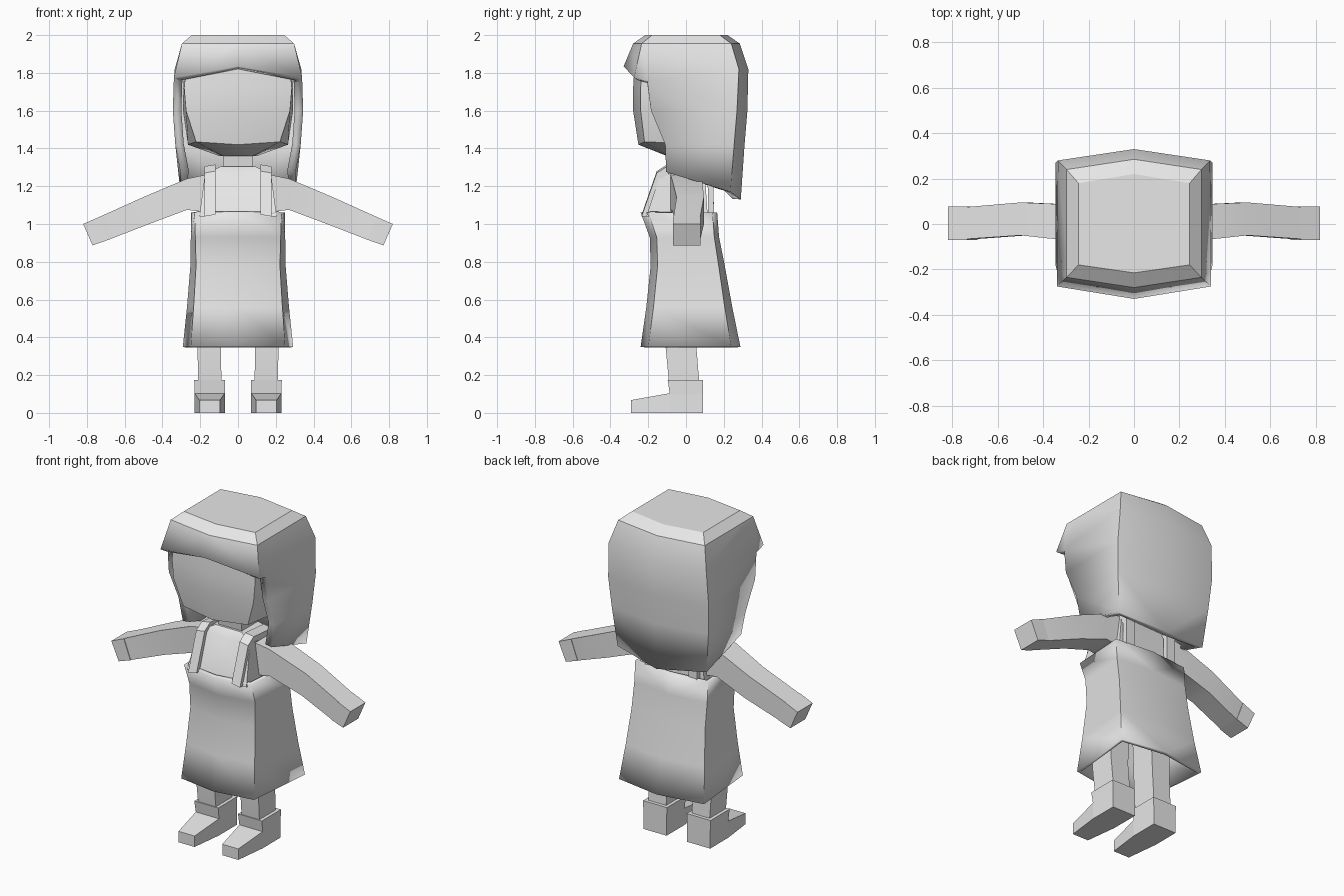
import bpy, bmesh, math

if "Cube" in bpy.data.objects:
    bpy.data.objects.remove(bpy.data.objects["Cube"])

grey = bpy.data.materials.new("plain_grey")
grey.diffuse_color = (0.8, 0.8, 0.8, 1)
grey.use_nodes = True
grey.node_tree.nodes["Principled BSDF"].inputs["Base Color"].default_value = grey.diffuse_color


def finish(name, bm, thickness=0, smooth=True):
    """Turn a right-hand half into a mirrored, optionally thickened object."""
    me = bpy.data.meshes.new(name)
    bm.to_mesh(me)
    bm.free()
    ob = bpy.data.objects.new(name, me)
    bpy.context.collection.objects.link(ob)
    me.materials.append(grey)
    mirror = ob.modifiers.new("mirror", 'MIRROR')
    mirror.use_clip = True
    if thickness:
        wall = ob.modifiers.new("wall", 'SOLIDIFY')
        wall.thickness = thickness
        wall.offset = -1
    if smooth:
        bpy.ops.object.select_all(action='DESELECT')
        ob.select_set(True)
        bpy.context.view_layer.objects.active = ob
        bpy.ops.object.shade_smooth_by_angle(angle=math.radians(30))
    return ob


def half_shell(name, rows, top=False, bottom=False, thickness=0):
    """Skin rows (top to bottom) of points running front centre to back centre.
    A None leaves an opening."""
    bm = bmesh.new()
    grid = [[bm.verts.new(p) if p else None for p in row] for row in rows]
    for a, b in zip(grid, grid[1:]):
        for i in range(len(a) - 1):
            quad = (a[i], b[i], b[i + 1], a[i + 1])
            if all(quad):
                bm.faces.new(quad)
    if top:
        bm.faces.new(grid[0])
    if bottom:
        bm.faces.new(grid[-1][::-1])
    return finish(name, bm, thickness)


def tube(name, sections, smooth=True):
    """Closed skin through four-cornered sections, mirrored to the other side."""
    bm = bmesh.new()
    rings = [[bm.verts.new(p) for p in s] for s in sections]
    for a, b in zip(rings, rings[1:]):
        for i in range(4):
            j = (i + 1) % 4
            bm.faces.new((a[i], a[j], b[j], b[i]))
    bm.faces.new(rings[0][::-1])
    bm.faces.new(rings[-1])
    bmesh.ops.recalc_face_normals(bm, faces=bm.faces)
    return finish(name, bm, smooth=smooth)


def level(z, x0, x1, y0, y1):
    """Flat rectangular section at height z."""
    return [(x0, y0, z), (x1, y0, z), (x1, y1, z), (x0, y1, z)]


def across(y, x0, x1, z0, z1):
    """Upright rectangular section facing along y."""
    return [(x0, y, z0), (x1, y, z0), (x1, y, z1), (x0, y, z1)]


def arm_section(xt, zt, xb, zb, y0, y1):
    """Tilted section from a top point to a bottom point."""
    return [(xt, y0, zt), (xt, y1, zt), (xb, y1, zb), (xb, y0, zb)]


# Hair: crown, fringe, sides and back as one thick shell
half_shell("hair", [
    [(0, -.215, 2), (.245, -.18, 2), (.245, -.1, 2), (.245, .18, 2), (0, .22, 2)],
    [(0, -.28, 1.955), (.297, -.235, 1.955), (.297, -.12, 1.955),
     (.297, .24, 1.955), (0, .285, 1.955)],
    [(0, -.33, 1.835), (.34, -.275, 1.775), (.34, -.205, 1.755),
     (.335, .28, 1.82), (0, .33, 1.82)],
    [None, None, (.345, -.185, 1.6), (.345, .27, 1.6), (0, .325, 1.6)],
    [None, None, (.332, -.11, 1.42), (.332, .255, 1.42), (0, .31, 1.42)],
    [None, None, (.305, -.105, 1.275), (.305, .235, 1.17), (0, .29, 1.13)],
], top=True, thickness=.045)

# Head: wedge-fronted block with a chin that tucks in to the neck
half_shell("head", [
    [(0, -.27, 1.88), (.27, -.23, 1.88), (.28, .21, 1.88), (0, .25, 1.88)],
    [(0, -.28, 1.72), (.285, -.24, 1.72), (.292, .21, 1.72), (0, .25, 1.72)],
    [(0, -.28, 1.6), (.275, -.24, 1.6), (.292, .21, 1.6), (0, .25, 1.6)],
    [(0, -.252, 1.42), (.222, -.22, 1.435), (.265, .2, 1.42), (0, .24, 1.42)],
    [(0, -.1, 1.36), (.08, -.09, 1.36), (.1, .1, 1.36), (0, .1, 1.36)],
], top=True, bottom=True)

# Neck and upper body
half_shell("neck", [[(0, y0, z), (.08, y0, z), (.08, y1, z), (0, y1, z)]
                    for z, y0, y1 in ((1.42, -.09, .08), (1.25, -.07, .08))])
half_shell("torso", [[(0, y0, z), (x, y0, z), (x, y1, z), (0, y1, z)]
                     for z, x, y0, y1 in ((1.305, .09, -.09, .08),
                                          (1.265, .175, -.135, .1),
                                          (1.04, .205, -.21, .115))],
           top=True, bottom=True)

# Shoulder straps running front to back over the torso
outer = [(-.235, 1.05), (-.155, 1.28), (-.1, 1.315), (.08, 1.3), (.145, 1.23), (.148, 1.05)]
inner = [(-.2, 1.05), (-.125, 1.25), (-.09, 1.28), (.07, 1.27), (.115, 1.21), (.118, 1.05)]
tube("shoulder_straps", [[(.12, yo, zo), (.178, yo, zo - .01), (.178, yi, zi - .01), (.12, yi, zi)]
                         for (yo, zo), (yi, zi) in zip(outer, inner)], smooth=False)

# Skirt: open flared tube with a wedge front and back
half_shell("skirt", [[(0, ft, z), (fx, fy, z), (bx, by, z), (0, bt, z)]
                     for z, ft, fx, fy, bx, by, bt in (
                         (1.06, -.24, .23, -.2, .25, .14, .165),
                         (.93, -.192, .226, -.155, .25, .15, .175),
                         (.78, -.187, .222, -.15, .252, .173, .205),
                         (.56, -.21, .235, -.172, .27, .205, .245),
                         (.35, -.24, .25, -.2, .292, .24, .288))],
           thickness=.022)

# Arms and hands
wrist = (.735, 1.037, .69, .915)
tube("arms", [arm_section(.15, 1.265, .15, 1.06, -.085, .085),
              arm_section(.27, 1.24, .27, 1.075, -.075, .085),
              arm_section(.5, 1.143, .47, 1.0, -.05, .095),
              arm_section(*wrist, -.066, .075)])
tube("hands", [arm_section(*wrist, -.07, .078),
               arm_section(.82, 1.0, .77, .887, -.07, .078)], smooth=False)

# Legs and boots
tube("legs", [level(.72, .07, .21, -.1, .06), level(.35, .09, .215, -.108, .055),
              level(.16, .088, .21, -.09, .07)])
tube("boot_cuffs", [level(.175, .068, .232, -.097, .09),
                    level(.1, .07, .229, -.086, .09)], smooth=False)
tube("boot_feet", [across(-.29, .095, .205, 0, .068), across(-.086, .07, .229, 0, .104),
                   across(.09, .07, .229, 0, .104)], smooth=False)
